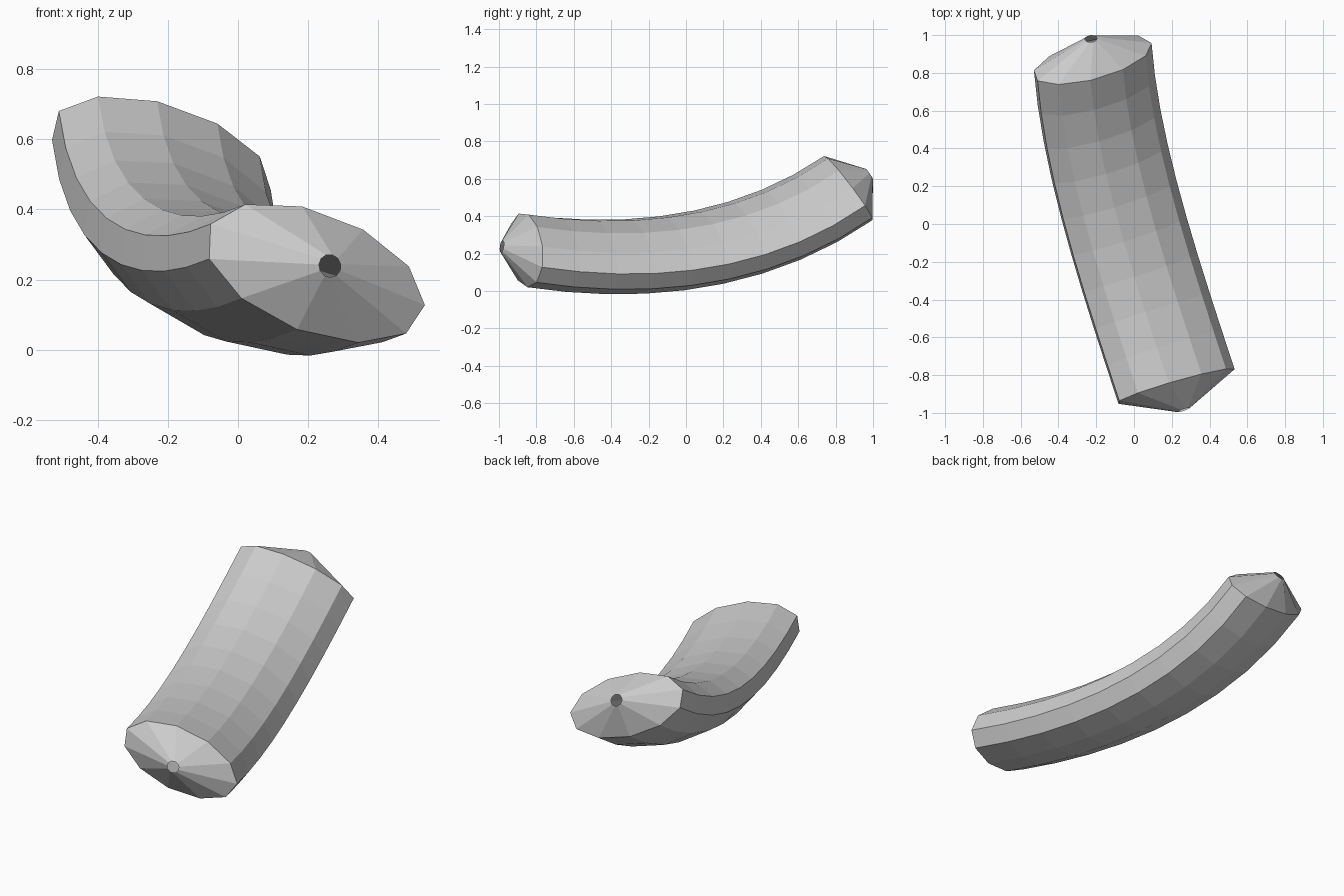
import bpy, bmesh, math
from mathutils import Vector

cube = bpy.data.objects.get("Cube")
if cube:
    bpy.data.objects.remove(cube, do_unlink=True)

SIDES, SEGMENTS = 11, 9
START, END = Vector((0.22, -0.858, 0.22)), Vector((-0.22, 0.87, 0.55))
DIR_START = Vector((-0.33, 1, -0.15)).normalized()
DIR_END = Vector((-0.075, 1, 0.69)).normalized()
PULL = 1.88
# The two half axes of the flattened section at the front
WIDE, TALL = Vector((-0.302, -0.094, 0.039)), Vector((-0.081, 0.003, 0.196))
HOLE, TIP = 0.033, 0.135


def spine(t):
    """Point and direction on the curved centre line."""
    a, b = START, END
    u, v = DIR_START * PULL, DIR_END * PULL
    c, d = 3 * (b - a) - 2 * u - v, 2 * (a - b) + u + v
    return a + u * t + c * t**2 + d * t**3, (u + 2 * c * t + 3 * d * t**2).normalized()


def ring(bm, centre, direction, wide, tall):
    turn = DIR_START.rotation_difference(direction)
    angles = [math.tau * k / SIDES for k in range(SIDES)]
    return [bm.verts.new(centre + turn @ (wide * math.cos(a) + tall * math.sin(a)))
            for a in angles]


bm = bmesh.new()
hole_wide = WIDE.normalized() * HOLE
hole_tall = (TALL - TALL.project(WIDE)).normalized() * HOLE

# Curved body with a tapered, open tip at each end
rings = [ring(bm, START - DIR_START * TIP, DIR_START, hole_wide, hole_tall)]
for i in range(SEGMENTS + 1):
    rings.append(ring(bm, *spine(i / SEGMENTS), WIDE, TALL))
rings.append(ring(bm, END + DIR_END * TIP, DIR_END, hole_wide, hole_tall))

for lower, upper in zip(rings, rings[1:]):
    for k in range(SIDES):
        n = (k + 1) % SIDES
        bm.faces.new((lower[k], lower[n], upper[n], upper[k]))
bmesh.ops.recalc_face_normals(bm, faces=bm.faces)

mesh = bpy.data.meshes.new("curved_body")
bm.to_mesh(mesh)
bm.free()
body = bpy.data.objects.new("curved_body", mesh)
bpy.context.collection.objects.link(body)

# Plain grey colour
grey = bpy.data.materials.new("light_grey")
grey.use_nodes = True
colour = (0.6, 0.6, 0.6, 1)
grey.diffuse_color = colour
grey.node_tree.nodes["Principled BSDF"].inputs["Base Color"].default_value = colour
mesh.materials.append(grey)
